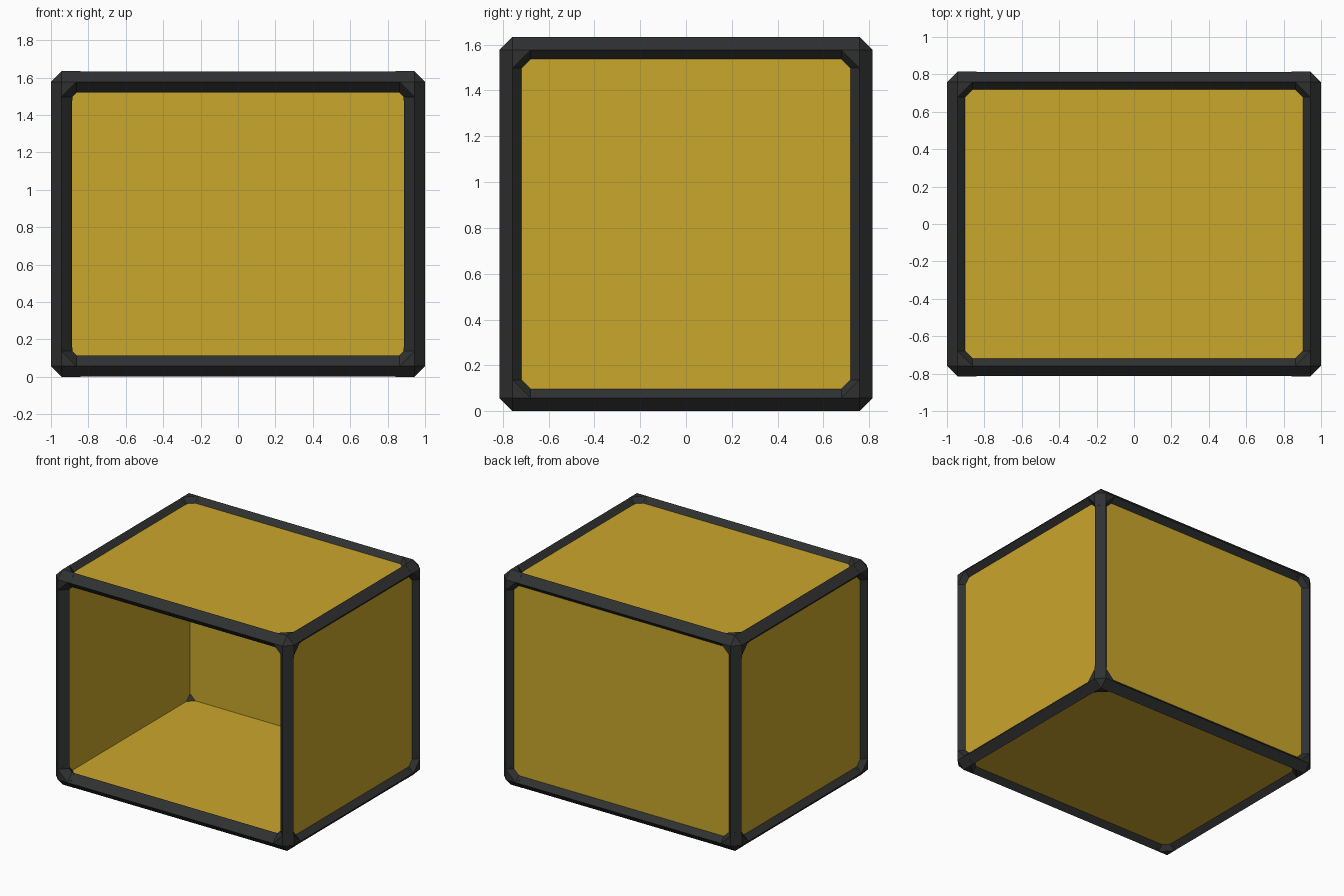
import bpy
import bmesh
import math
from itertools import product
from mathutils import Vector

cube = bpy.data.objects.get("Cube")
if cube:
    bpy.data.objects.remove(cube, do_unlink=True)

HALF = Vector((1.0, 0.815, 0.817))   # half size of the whole box
R = 0.057                            # half diagonal of the diamond-section bars
CENTRE = Vector((0, 0, HALF.z))
ARM = 0.1                            # length of each corner arm
FILLET = 0.08                        # reach of the filled elbow
AXES = [Vector((1, 0, 0)), Vector((0, 1, 0)), Vector((0, 0, 1))]
NODE = HALF - Vector((R, R, R))      # where three bar centre lines meet


def material(name, colour):
    mat = bpy.data.materials.new(name)
    mat.use_nodes = True
    mat.diffuse_color = colour
    bsdf = mat.node_tree.nodes["Principled BSDF"]
    bsdf.inputs["Base Color"].default_value = colour
    bsdf.inputs["Roughness"].default_value = 0.6
    return mat


YELLOW = material("yellow panel", (0.59, 0.385, 0.025, 1))
BLACK = material("black frame", (0.029, 0.03, 0.031, 1))


def hull(bm, points):
    """Add the convex hull of the points."""
    verts = [bm.verts.new(p) for p in points]
    result = bmesh.ops.convex_hull(bm, input=verts)
    loose = [v for v in result["geom_interior"] if isinstance(v, bmesh.types.BMVert)]
    bmesh.ops.delete(bm, geom=loose, context="VERTS")


def finish(bm, name, mat):
    bmesh.ops.dissolve_limit(bm, angle_limit=math.radians(1),
                             verts=bm.verts, edges=bm.edges)
    bmesh.ops.recalc_face_normals(bm, faces=bm.faces)
    mesh = bpy.data.meshes.new(name)
    bm.to_mesh(mesh)
    bm.free()
    mesh.materials.append(mat)
    obj = bpy.data.objects.new(name, mesh)
    bpy.context.collection.objects.link(obj)
    return obj


def diamond(point, axis, radius):
    """Four section points around a bar running along the axis."""
    u, v = AXES[(axis + 1) % 3], AXES[(axis + 2) % 3]
    return [point + d * radius for d in (u, v, -u, -v)]


def place(signs):
    return CENTRE + Vector(s * n for s, n in zip(signs, NODE))


def label(signs):
    words = (("right", "left"), ("front", "back"), ("bottom", "top"))
    return "_".join(words[i][signs[i] > 0] for i in (2, 1, 0) if signs[i])


# Corner joints: filled elbow with three short arms
for signs in product((-1, 1), repeat=3):
    p = place(signs)
    bm = bmesh.new()
    elbow = [p + a * s * R for a in AXES for s in (-1, 1)]
    for i, axis in enumerate(AXES):
        elbow += diamond(p - axis * signs[i] * FILLET, i, R)
    hull(bm, elbow)
    for i, axis in enumerate(AXES):
        start = p - axis * signs[i] * FILLET
        end = p - axis * signs[i] * ARM
        hull(bm, diamond(start, i, R) + diamond(end, i, R))
    finish(bm, label(signs) + "_corner", BLACK)

# Edge bars: diamond section, a hair slimmer than the corner arms
for i, axis in enumerate(AXES):
    for pair in product((-1, 1), repeat=2):
        signs = list(pair)
        signs.insert(i, 0)
        mid = place(signs)
        reach = axis * (NODE[i] - ARM + 0.01)
        bm = bmesh.new()
        hull(bm, diamond(mid - reach, i, R - 0.001) + diamond(mid + reach, i, R - 0.001))
        finish(bm, label(signs) + "_bar", BLACK)

# Panels on every side except the open front
OUTER, INNER = 0.04, 0.088           # panel surfaces, measured in from the hull
for name, axis, sign in (("left", 0, 1), ("right", 0, -1), ("back", 1, 1),
                         ("top", 2, 1), ("bottom", 2, -1)):
    size = NODE * 2
    size[axis] = INNER - OUTER
    centre = CENTRE + AXES[axis] * sign * (HALF[axis] - (OUTER + INNER) / 2)
    bm = bmesh.new()
    bmesh.ops.create_cube(bm, size=1)
    bmesh.ops.scale(bm, vec=size, verts=bm.verts)
    bmesh.ops.translate(bm, vec=centre, verts=bm.verts)
    finish(bm, name + "_panel", YELLOW)
